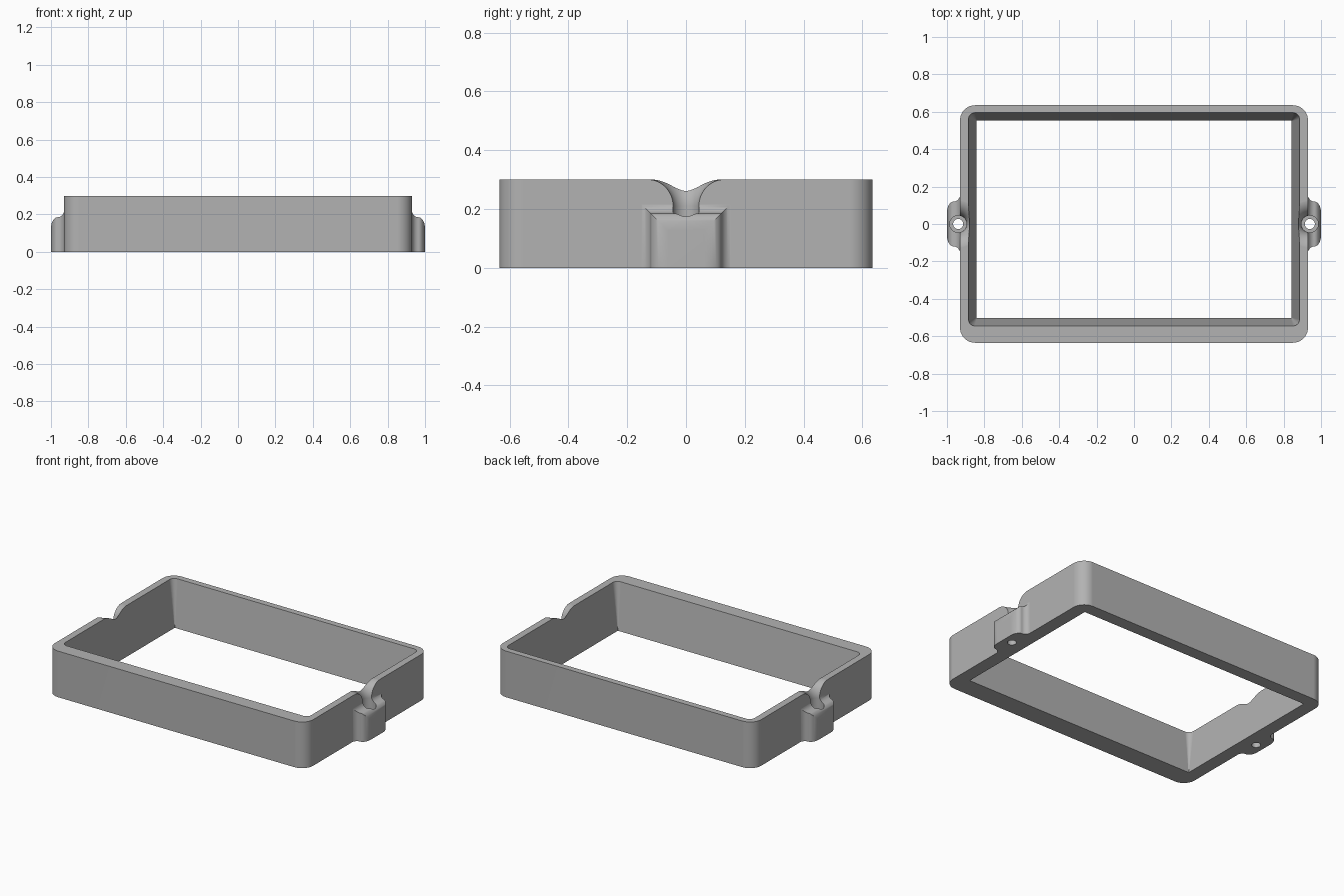
import bpy, bmesh, math

cube = bpy.data.objects.get("Cube")
if cube:
    bpy.data.objects.remove(cube, do_unlink=True)

HEIGHT = 0.30
WALL_X = 0.93      # outer half length
WALL_Y = 0.635     # outer half width
SCREW_X = 0.94     # screw axis

grey = bpy.data.materials.new("grey plastic")
grey.use_nodes = True
colour = (0.45, 0.45, 0.45, 1)
grey.diffuse_color = colour
grey.node_tree.nodes["Principled BSDF"].inputs["Base Color"].default_value = colour


def loft(name, rings, cap=False, wrap=False):
    """Skin closed rings of points; cap the ends or join last to first."""
    bm = bmesh.new()
    loops = [[bm.verts.new(p) for p in ring] for ring in rings]
    pairs = list(zip(loops, loops[1:]))
    if wrap:
        pairs.append((loops[-1], loops[0]))
    for a, b in pairs:
        for i in range(len(a)):
            j = (i + 1) % len(a)
            bm.faces.new((a[i], a[j], b[j], b[i]))
    if cap:
        bm.faces.new(loops[0])
        bm.faces.new(loops[-1])
    bmesh.ops.recalc_face_normals(bm, faces=bm.faces[:])
    mesh = bpy.data.meshes.new(name)
    bm.to_mesh(mesh)
    bm.free()
    mesh.materials.append(grey)
    obj = bpy.data.objects.new(name, mesh)
    bpy.context.collection.objects.link(obj)
    return obj


def rounded_rect(hx, y0, y1, r, z, steps=10):
    points = []
    corners = [(hx - r, y1 - r), (r - hx, y1 - r), (r - hx, y0 + r), (hx - r, y0 + r)]
    for k, (cx, cy) in enumerate(corners):
        for i in range(steps + 1):
            a = math.pi / 2 * (k + i / steps)
            points.append((cx + r * math.cos(a), cy + r * math.sin(a), z))
    return points


def flare_profile(n=10):
    """S-shaped lug section: (spread, projection from wall)."""
    convex, concave = [], []
    for i in range(n + 1):
        a = math.pi / 2 * i / n
        convex.append((-0.01 + 0.06 * math.sin(a), 0.035 + 0.035 * math.cos(a)))
        concave.append((0.09 - 0.04 * math.cos(a), 0.035 - 0.036 * math.sin(a)))
    return convex + concave[1:] + [(0.09, -0.02)]


def make_lug(name, side):
    rings = []
    for t, d in flare_profile():
        x, y, z = side * (WALL_X + d), 0.07 + t, 0.135 + t
        rings.append([(x, -y, 0), (x, -y, z), (x, y, z), (x, y, 0)])
    return loft(name, rings, cap=True)


def make_screw_cutter(name, side, steps=48, n=14):
    # through hole, head recess, then trumpet flare up to the rim
    profile = [(0.027, -0.1), (0.027, 0.1), (0.045, 0.1)]
    for i in range(n + 1):
        a = math.pi / 2 * i / n
        profile.append((0.13 - 0.085 * math.cos(a), 0.21 + 0.0902 * math.sin(a)))
    profile.append((0.13, 0.4))
    rings = []
    for r, z in profile:
        rings.append([(side * SCREW_X + r * math.cos(2 * math.pi * i / steps),
                       r * math.sin(2 * math.pi * i / steps), z) for i in range(steps)])
    return loft(name, rings, cap=True)


# Frame wall: straight outside, tapered inside opening
frame = loft("frame", [
    rounded_rect(WALL_X, -WALL_Y, WALL_Y, 0.08, 0),
    rounded_rect(WALL_X, -WALL_Y, WALL_Y, 0.08, HEIGHT),
    rounded_rect(0.885, -0.545, 0.595, 0.035, HEIGHT),
    rounded_rect(0.843, -0.503, 0.553, 0.003, 0),
], wrap=True)


def combine(tool, operation):
    tool.hide_render = True
    mod = frame.modifiers.new(tool.name, "BOOLEAN")
    mod.operation = operation
    mod.solver = "EXACT"
    mod.object = tool
    bpy.context.view_layer.objects.active = frame
    bpy.ops.object.modifier_apply(modifier=mod.name)
    bpy.data.objects.remove(tool, do_unlink=True)


# Screw lugs on both ends
for side, label in ((1, "left"), (-1, "right")):
    combine(make_lug(label + "_lug", side), "UNION")
    combine(make_screw_cutter(label + "_screw_cutter", side), "DIFFERENCE")

# Smooth curves, crisp edges
bpy.ops.object.select_all(action="DESELECT")
frame.select_set(True)
bpy.context.view_layer.objects.active = frame
bpy.ops.object.shade_smooth_by_angle(angle=math.radians(30))
weighted = frame.modifiers.new("even_shading", "WEIGHTED_NORMAL")
weighted.keep_sharp = True
